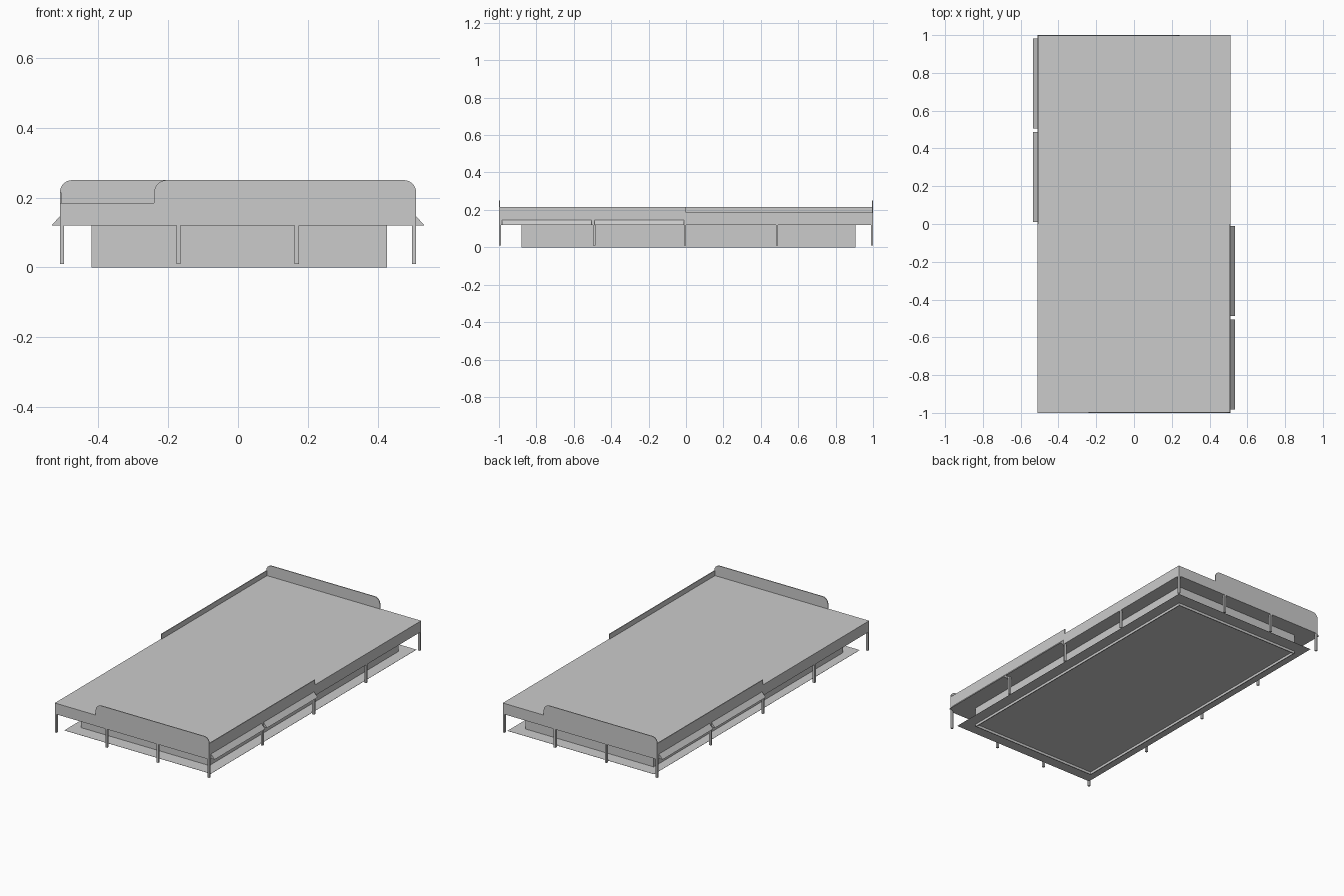
import bpy, bmesh
from math import pi, cos, sin
from mathutils import Matrix, Vector

cube = bpy.data.objects.get("Cube")
if cube:
    bpy.data.objects.remove(cube)

grey = bpy.data.materials.new("plain grey")
grey.use_nodes = True
GREY = (0.6, 0.6, 0.6, 1)
grey.diffuse_color = GREY
grey.node_tree.nodes["Principled BSDF"].inputs["Base Color"].default_value = GREY

HALF_X, HALF_Y = 0.51, 1.0      # outer half sizes of the deck
LOW, DECK, SIDE, END = 0.12, 0.185, 0.215, 0.25
SKIN = 0.005                    # panel thickness


def add(name, bm):
    bmesh.ops.recalc_face_normals(bm, faces=bm.faces)
    mesh = bpy.data.meshes.new(name)
    bm.to_mesh(mesh)
    bm.free()
    mesh.materials.append(grey)
    obj = bpy.data.objects.new(name, mesh)
    bpy.context.collection.objects.link(obj)
    return obj


def box(name, low, high):
    low, high = Vector(low), Vector(high)
    bm = bmesh.new()
    bmesh.ops.create_cube(bm, size=1, matrix=Matrix.Translation((low + high) / 2)
                          @ Matrix.Diagonal((*(high - low), 1)))
    return add(name, bm)


def prism(name, outline, depth, turn):
    """Extrude an outline of 3D points, then turn it about the vertical axis."""
    bm = bmesh.new()
    face = bm.faces.new([bm.verts.new(p) for p in outline])
    new = bmesh.ops.extrude_face_region(bm, geom=[face])["geom"]
    verts = [g for g in new if isinstance(g, bmesh.types.BMVert)]
    bmesh.ops.translate(bm, verts=verts, vec=depth)
    bm.transform(Matrix.Rotation(turn, 4, 'Z'))
    return add(name, bm)


def arc(cx, cz, r, start, end, steps=8):
    angles = [start + (end - start) * i / steps for i in range(steps + 1)]
    return [(cx + r * cos(a), cz + r * sin(a)) for a in angles]


# Deck slab
box("deck", (-HALF_X + SKIN, -HALF_Y + SKIN, LOW), (HALF_X - SKIN, HALF_Y - SKIN, DECK))

# Panels and flaps repeat after a half turn
R = 0.035
end_profile = [(-HALF_X, LOW), (HALF_X, LOW)]
end_profile += arc(HALF_X - R, END - R, R, 0, pi / 2)
end_profile += arc(-0.24 + R, END - R, R, pi / 2, pi)
end_profile += [(-0.24, DECK), (-HALF_X, DECK)]
reach = HALF_Y - SKIN
side_profile = [(-reach, LOW), (reach, LOW), (reach, DECK), (0, DECK), (0, SIDE), (-reach, SIDE)]

for turn, place, side in ((0, "front", "left"), (pi, "back", "right")):
    prism(place + "_panel", [(x, -HALF_Y, z) for x, z in end_profile], (0, SKIN, 0), turn)
    prism(side + "_panel", [(HALF_X, y, z) for y, z in side_profile], (-SKIN, 0, 0), turn)
    for i, y in enumerate((-0.983, -0.488)):
        wedge = [(HALF_X, y, LOW), (HALF_X + 0.024, y, LOW), (HALF_X, y, LOW + 0.027)]
        prism(f"{side}_flap_{i + 1}", wedge, (0, 0.477, 0), turn)

# Legs around the rim
W = 0.006
leg_x = [-0.504, -0.17, 0.168, 0.504]
leg_y = [-0.994, -0.49, -0.005, 0.487, 0.994]
for i, x in enumerate(leg_x):
    for j, y in enumerate(leg_y):
        if i in (0, 3) or j in (0, 4):
            box(f"leg_{i + 1}_{j + 1}", (x - W, y - W, 0.01), (x + W, y + W, LOW))

# Open inner frame under the deck
X0, X1, Y0, Y1 = -0.42, 0.427, -0.88, 0.905
box("frame_right_wall", (X0, Y0, 0), (X0 + SKIN, Y1, LOW))
box("frame_left_wall", (X1 - SKIN, Y0, 0), (X1, Y1, LOW))
box("frame_front_wall", (X0 + SKIN, Y0, 0), (X1 - SKIN, Y0 + SKIN, LOW))
box("frame_back_wall", (X0 + SKIN, Y1 - SKIN, 0), (X1 - SKIN, Y1, LOW))

# Thin floor sheet crossing the frame
box("floor_sheet", (-0.475, -0.96, 0.015), (0.493, 0.98, 0.016))
